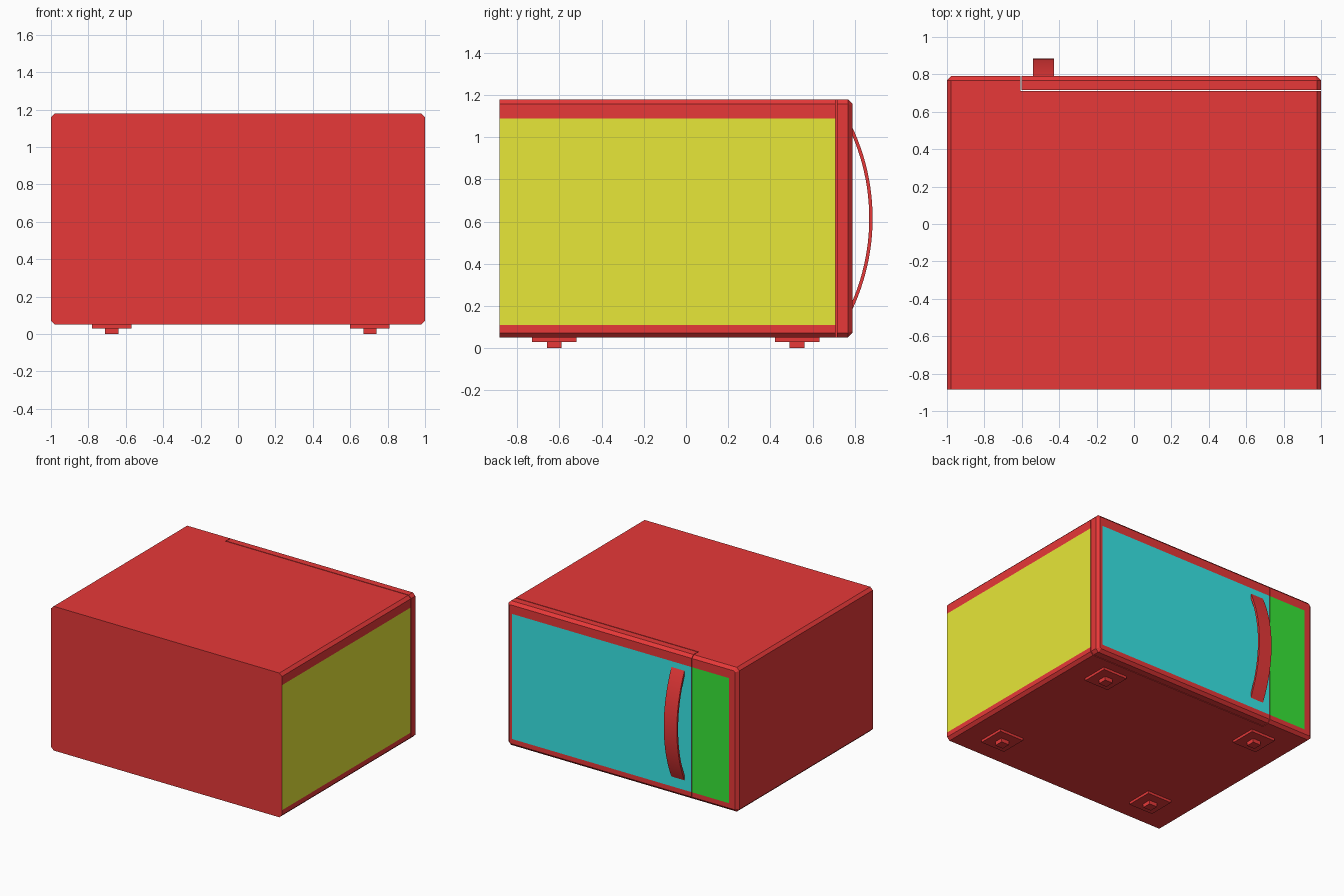
import bpy, bmesh, math
from mathutils import Vector

if "Cube" in bpy.data.objects:
    bpy.data.objects.remove(bpy.data.objects["Cube"])


def material(name, rgb):
    m = bpy.data.materials.new(name)
    m.diffuse_color = (*rgb, 1)
    m.use_nodes = True
    m.node_tree.nodes["Principled BSDF"].inputs["Base Color"].default_value = m.diffuse_color
    return m


RED = material("red", (0.8, 0.04, 0.04))
YELLOW = material("yellow", (0.8, 0.8, 0.04))
TEAL = material("teal", (0.04, 0.8, 0.8))
GREEN = material("green", (0.04, 0.8, 0.04))

BOTTOM, TOP, CH = 0.05, 1.18, 0.022


def finish(name, bm, mats):
    bmesh.ops.recalc_face_normals(bm, faces=bm.faces)
    me = bpy.data.meshes.new(name)
    bm.to_mesh(me)
    bm.free()
    for m in mats:
        me.materials.append(m)
    ob = bpy.data.objects.new(name, me)
    bpy.context.collection.objects.link(ob)
    return ob


def section(x0, x1, z0, z1, cl, cr):
    """Rectangle with cut corners on the left (cl) and right (cr)."""
    return [(x0 + cl, z0), (x1 - cr, z0), (x1, z0 + cr), (x1, z1 - cr),
            (x1 - cr, z1), (x0 + cl, z1), (x0, z1 - cl), (x0, z0 + cl)]


def loft(rings):
    """Closed solid through (y, section) rings."""
    bm = bmesh.new()
    loops = [[bm.verts.new((x, y, z)) for x, z in pts] for y, pts in rings]
    n = len(loops[0])
    for a, b in zip(loops, loops[1:]):
        for i in range(n):
            bm.faces.new((a[i], a[(i + 1) % n], b[(i + 1) % n], b[i]))
    bm.faces.new(loops[0])
    bm.faces.new(loops[-1])
    bmesh.ops.remove_doubles(bm, verts=bm.verts, dist=1e-5)
    bmesh.ops.recalc_face_normals(bm, faces=bm.faces)
    return bm


def paint(bm, normal, lo, hi):
    """Cut faces along a box's limits and give those inside the second material."""
    for axis in range(3):
        for v in (lo[axis], hi[axis]):
            if abs(v) < 5:
                no = Vector([float(i == axis) for i in range(3)])
                faces = [f for f in bm.faces if f.normal.dot(normal) > 0.95]
                geom = faces + list({e for f in faces for e in f.edges}) \
                    + list({w for f in faces for w in f.verts})
                bmesh.ops.bisect_plane(bm, geom=geom, plane_co=no * v, plane_no=no, dist=1e-6)
    bm.normal_update()
    for f in bm.faces:
        c = f.calc_center_median()
        if f.normal.dot(normal) > 0.95 and all(lo[i] < c[i] < hi[i] for i in range(3)):
            f.material_index = 1


def box(name, x, y, size, z0, z1):
    h = size / 2
    pts = [(x - h, z0), (x + h, z0), (x + h, z1), (x - h, z1)]
    return finish(name, loft([(y - h, pts), (y + h, pts)]), [RED])


# Main casing with the yellow side panel
pts = section(-1, 1, BOTTOM, TOP, CH, CH)
bm = loft([(-0.885, pts), (0.71, pts)])
paint(bm, Vector((1, 0, 0)), (-9, -9, 0.11), (9, 9, 1.09))
finish("casing", bm, [RED, YELLOW])


# Door and control panel, chamfered on their outer edges only
def front_slab(name, x0, x1, y0, left_open, right_open, window, mat):
    cl, cr = (0 if left_open else CH), (0 if right_open else CH)
    outer = section(x0, x1, BOTTOM, TOP, cl, cr)
    inner = section(x0 + cl, x1 - cr, BOTTOM + CH, TOP - CH, cl * 0.4, cr * 0.4)
    bm = loft([(y0, outer), (0.79 - CH, outer), (0.79, inner)])
    paint(bm, Vector((0, 1, 0)), (window[0], -9, 0.11), (window[1], 9, 1.09))
    finish(name, bm, [RED, mat])


front_slab("door", -0.602, 1, 0.716, True, False, (-9, 0.955), TEAL)
front_slab("control_panel", -1, -0.606, 0.71, False, True, (-0.925, 9), GREEN)

# Bowed door handle
z_mid, half, rise, thick = 0.615, 0.44, 0.1, 0.016
radius = (half ** 2 + rise ** 2) / (2 * rise)
ang = math.asin(half / radius)
cy = 0.885 - radius
bm = bmesh.new()
rows = []
for i in range(25):
    a = -ang + 2 * ang * i / 24
    row = []
    for r, x in ((radius, -0.54), (radius, -0.427), (radius - thick, -0.427), (radius - thick, -0.54)):
        row.append(bm.verts.new((x, cy + r * math.cos(a), z_mid + r * math.sin(a))))
    rows.append(row)
for a, b in zip(rows, rows[1:]):
    for k in range(4):
        bm.faces.new((a[k], a[(k + 1) % 4], b[(k + 1) % 4], b[k]))
bm.faces.new(rows[0])
bm.faces.new(rows[-1])
handle = finish("handle", bm, [RED])
bpy.context.view_layer.objects.active = handle
handle.select_set(True)
bpy.ops.object.shade_smooth_by_angle(angle=math.radians(30))

# Four feet: a square plate with a small nub below
for sx, x in (("left", -0.675), ("right", 0.705)):
    for sy, y in (("front", -0.625), ("back", 0.527)):
        box(f"{sy}_{sx}_foot_plate", x, y, 0.21, 0.03, BOTTOM)
        box(f"{sy}_{sx}_foot_nub", x, y, 0.07, 0.0, 0.03)
